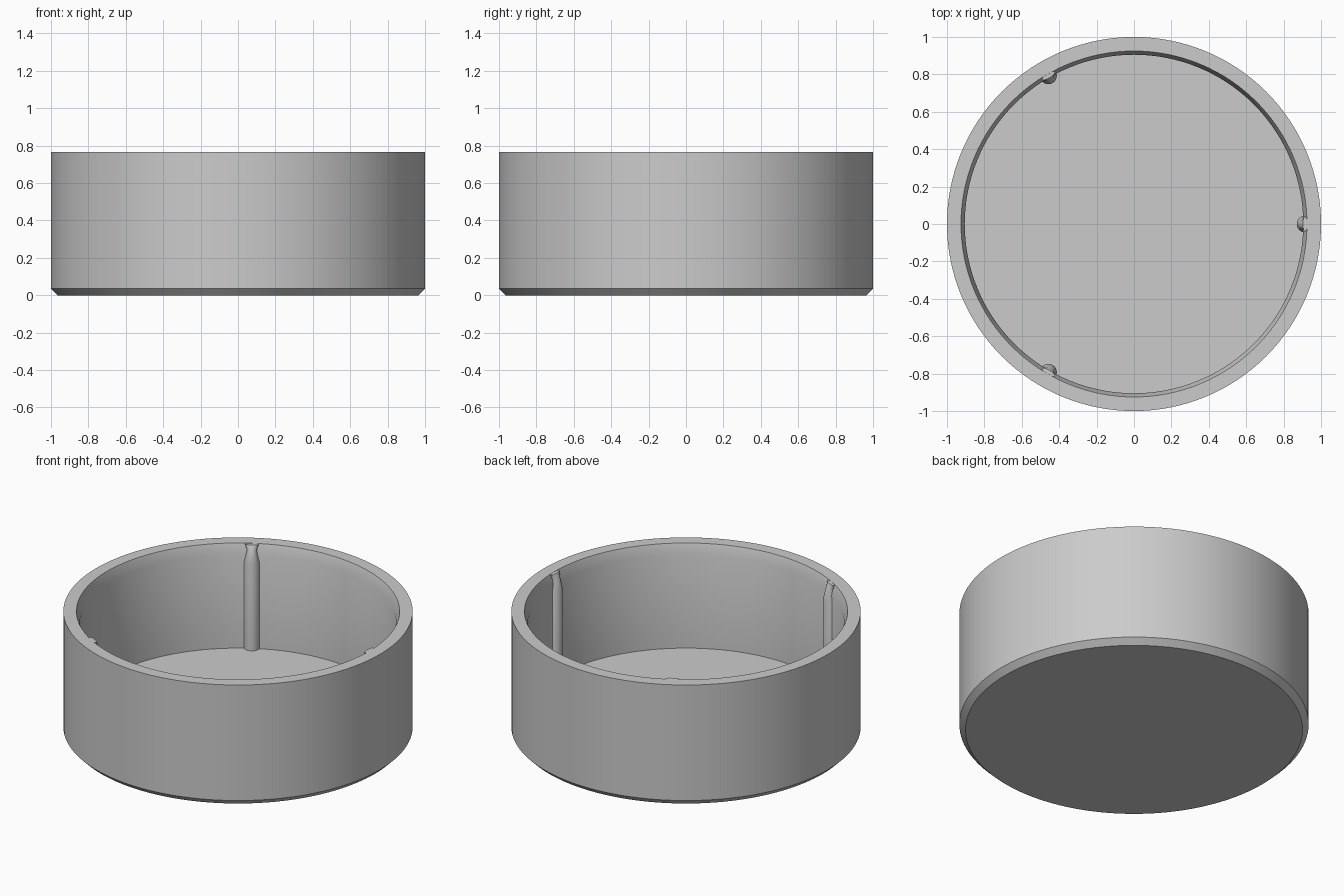
import bpy
import bmesh
from math import cos, sin, pi, radians

if "Cube" in bpy.data.objects:
    bpy.data.objects.remove(bpy.data.objects["Cube"], do_unlink=True)

HEIGHT = 0.765
FLOOR = 0.11

grey = bpy.data.materials.new("plain grey")
grey.use_nodes = True
colour = (0.6, 0.6, 0.6, 1)
grey.diffuse_color = colour
grey.node_tree.nodes["Principled BSDF"].inputs["Base Color"].default_value = colour


def stack(name, rows, sides):
    """Bridge closed rings given as (z, x radius, y radius) and cap both ends."""
    bm = bmesh.new()
    rings = []
    for z, rx, ry in rows:
        angles = [2 * pi * i / sides for i in range(sides)]
        rings.append([bm.verts.new((rx * cos(a), ry * sin(a), z)) for a in angles])
    for low, high in zip(rings, rings[1:]):
        for i in range(sides):
            j = (i + 1) % sides
            bm.faces.new((low[i], low[j], high[j], high[i]))
    bm.faces.new(rings[0][::-1])
    bm.faces.new(rings[-1])
    bmesh.ops.recalc_face_normals(bm, faces=bm.faces)
    mesh = bpy.data.meshes.new(name)
    bm.to_mesh(mesh)
    bm.free()
    mesh.materials.append(grey)
    obj = bpy.data.objects.new(name, mesh)
    bpy.context.collection.objects.link(obj)
    bpy.ops.object.select_all(action="DESELECT")
    obj.select_set(True)
    bpy.context.view_layer.objects.active = obj
    bpy.ops.object.shade_smooth_by_angle(angle=radians(30))
    return obj


# Round cup: chamfered foot, straight wall, flared inner lip, flat floor
cup_profile = [(0, 0.965), (0.035, 1), (HEIGHT, 1), (HEIGHT, 0.925),
               (0.70, 0.905), (FLOOR, 0.905)]
stack("cup_body", [(z, r, r) for z, r in cup_profile], 128)

# Three inner ribs: round shaft, tapered neck, spread where they meet the rim
rib_rows = [(FLOOR - 0.02, 0.045, 0.045), (0.66, 0.045, 0.045),
            (0.73, 0.030, 0.028), (HEIGHT - 0.001, 0.012, 0.04)]
for number in range(3):
    angle = number * 2 * pi / 3
    rib = stack(f"inner_rib_{number + 1}", rib_rows, 24)
    rib.location = (0.915 * cos(angle), 0.915 * sin(angle), 0)
    rib.rotation_euler.z = angle
